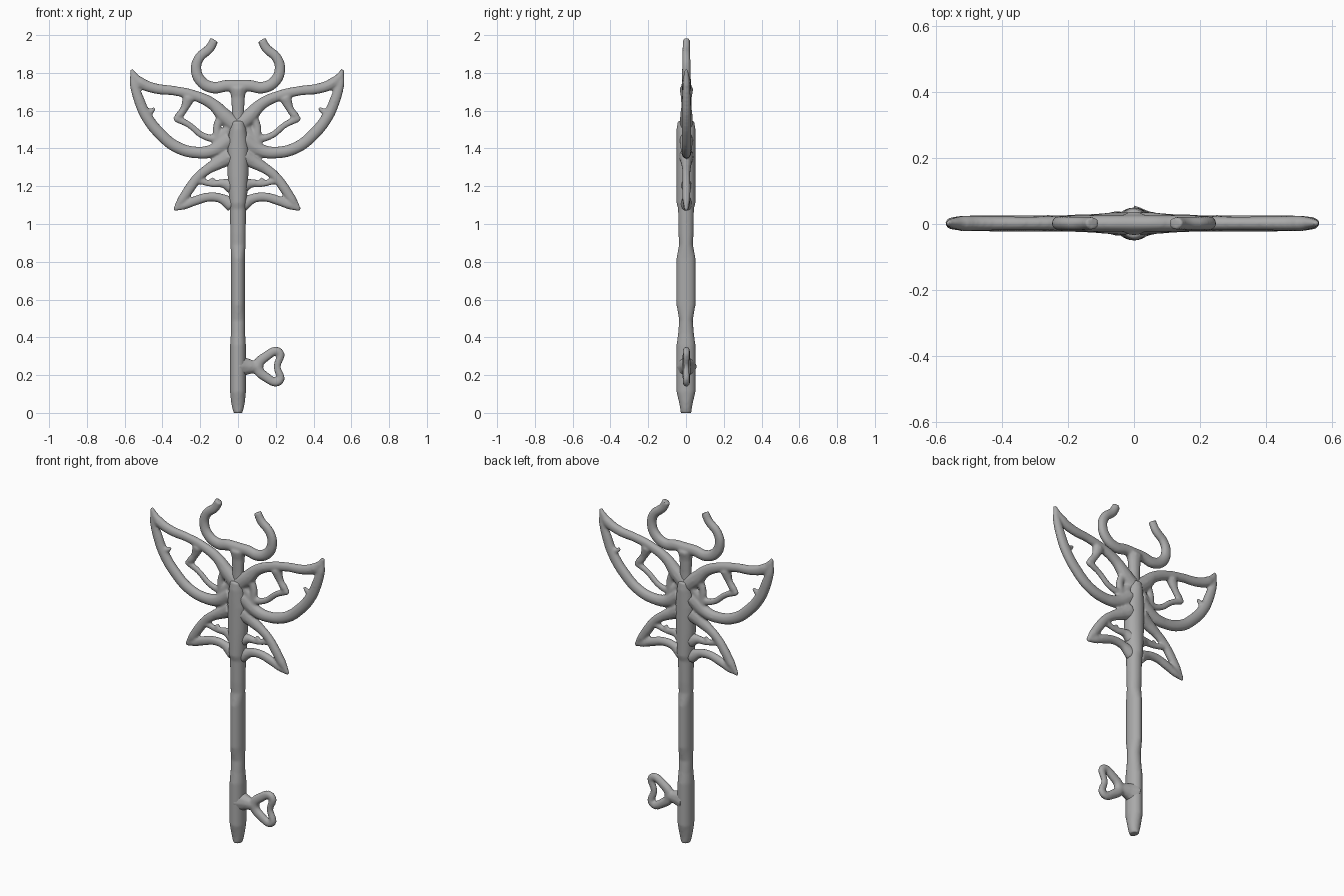
import bpy, bmesh, math

cube = bpy.data.objects.get("Cube")
if cube:
    bpy.data.objects.remove(cube)

metal = bpy.data.materials.new("grey_metal")
metal.use_nodes = True
GREY = (0.4, 0.4, 0.4, 1)
metal.diffuse_color = GREY
metal.node_tree.nodes["Principled BSDF"].inputs["Base Color"].default_value = GREY


def finish(obj, voxel=0.007, smooth=4):
    """Fuse overlapping pieces into one soft cast surface."""
    obj.data.materials.clear()
    obj.data.materials.append(metal)
    rem = obj.modifiers.new("fuse", "REMESH")
    rem.mode = "VOXEL"
    rem.voxel_size = voxel
    rem.use_smooth_shade = True
    sm = obj.modifiers.new("soften", "SMOOTH")
    sm.factor = 0.5
    sm.iterations = smooth


def tubes(name, paths, sign=1, shift=0.0, flat=0.8):
    """Tubes along (x, z, radius) points, fused into one part."""
    curve = bpy.data.curves.new(name, "CURVE")
    curve.dimensions = "3D"
    curve.bevel_depth = 1.0
    curve.bevel_resolution = 3
    curve.resolution_u = 6
    curve.use_fill_caps = True
    for cyclic, pts in paths:
        sp = curve.splines.new("BEZIER")
        sp.bezier_points.add(len(pts) - 1)
        for bp, (x, z, r) in zip(sp.bezier_points, pts):
            bp.co = (sign * x + shift, 0, z)
            bp.radius = r
        for bp in sp.bezier_points:
            bp.handle_left_type = bp.handle_right_type = "AUTO"
        sp.use_cyclic_u = cyclic
    tmp = bpy.data.objects.new(name + "_path", curve)
    bpy.context.collection.objects.link(tmp)
    dg = bpy.context.evaluated_depsgraph_get()
    mesh = bpy.data.meshes.new_from_object(tmp.evaluated_get(dg))
    bpy.data.objects.remove(tmp)
    for v in mesh.vertices:
        v.co.y = v.co.y * flat + 0.002
    obj = bpy.data.objects.new(name, mesh)
    bpy.context.collection.objects.link(obj)
    finish(obj)


# Shaft: elliptical rings (z, half width, half depth)
rings = [(0, .024, .028), (.03, .032, .032), (.06, .037, .038), (.11, .042, .050),
         (.36, .042, .050), (.42, .038, .042), (.49, .037, .036), (.57, .037, .050),
         (.82, .037, .050), (.89, .040, .037), (.95, .041, .040), (1.08, .043, .042),
         (1.11, .046, .050), (1.25, .055, .050), (1.4, .058, .050), (1.5, .046, .050),
         (1.545, .038, .044)]
bm = bmesh.new()
SIDES = 24
loops = [[bm.verts.new((hx * math.cos(a), hy * math.sin(a), z))
          for a in (2 * math.pi * i / SIDES for i in range(SIDES))]
         for z, hx, hy in rings]
for lo, hi in zip(loops, loops[1:]):
    for i in range(SIDES):
        j = (i + 1) % SIDES
        bm.faces.new((lo[i], lo[j], hi[j], hi[i]))
bm.faces.new(loops[0][::-1])
bm.faces.new(loops[-1])
mesh = bpy.data.meshes.new("shaft")
bm.to_mesh(mesh)
bm.free()
shaft = bpy.data.objects.new("shaft", mesh)
bpy.context.collection.objects.link(shaft)
finish(shaft, smooth=3)

# Horned crown on its neck
horn = [(.125, 1.975, .024), (.15, 1.93, .026), (.205, 1.88, .027), (.222, 1.82, .029),
        (.195, 1.755, .031), (.13, 1.722, .032), (.06, 1.732, .032)]
crown = horn + [(0, 1.73, .034)] + [(-x, z, r) for x, z, r in reversed(horn)]
neck = [(0, 1.45, .034), (0, 1.6, .034), (0, 1.67, .037), (0, 1.72, .048)]
tubes("horned_crown", [(False, crown), (False, neck)])

# Key bit: stem and ring with a hollow outer edge
stem = [(0, .245, .07), (.05, .245, .045), (.09, .243, .032), (.12, .243, .026)]
ring = [(.105, .243, .030), (.15, .30, .026), (.218, .322, .023), (.207, .245, .019),
        (.218, .168, .023), (.15, .188, .026)]
tubes("key_bit", [(False, stem), (True, ring)])

# Wings: outline plus inner tracery
upper = [(.0, 1.52, .045), (.06, 1.57, .042), (.125, 1.635, .032), (.22, 1.68, .028),
         (.325, 1.705, .026), (.43, 1.718, .028), (.505, 1.748, .030), (.54, 1.785, .020),
         (.555, 1.818, .010)]
lower_edge = [(.55, 1.805, .012), (.54, 1.74, .024), (.515, 1.66, .029), (.475, 1.57, .031),
              (.40, 1.475, .032), (.31, 1.405, .032), (.20, 1.378, .032), (.12, 1.39, .036),
              (.03, 1.45, .045)]
rib = [(.04, 1.50, .028), (.10, 1.455, .022), (.17, 1.465, .018), (.25, 1.525, .017),
       (.32, 1.56, .020)]
cross = [(.25, 1.67, .034), (.275, 1.61, .021), (.30, 1.575, .022), (.325, 1.55, .014)]
root = [(.07, 1.58, .024), (.10, 1.52, .022), (.10, 1.44, .024), (.11, 1.39, .024)]
spur = [(.48, 1.59, .024), (.445, 1.60, .014), (.43, 1.615, .009)]
hind_top = [(.03, 1.36, .05), (.09, 1.325, .036), (.15, 1.29, .028), (.20, 1.25, .026),
            (.245, 1.19, .028), (.285, 1.13, .026), (.325, 1.076, .011)]
hind_low = [(.33, 1.076, .010), (.27, 1.10, .023), (.21, 1.125, .026), (.14, 1.143, .025),
            (.08, 1.135, .026), (.02, 1.10, .04)]
hind_rib = [(.02, 1.20, .045), (.07, 1.215, .024), (.13, 1.212, .016), (.18, 1.225, .018),
            (.22, 1.23, .018)]
hind_spur = [(.14, 1.212, .015), (.125, 1.235, .013), (.12, 1.245, .008)]
wing = [(False, p) for p in (upper, lower_edge, rib, cross, root, spur,
                             hind_top, hind_low, hind_rib, hind_spur)]
tubes("left_wings", wing, 1, 0.0)
tubes("right_wings", wing, -1, -0.01)
